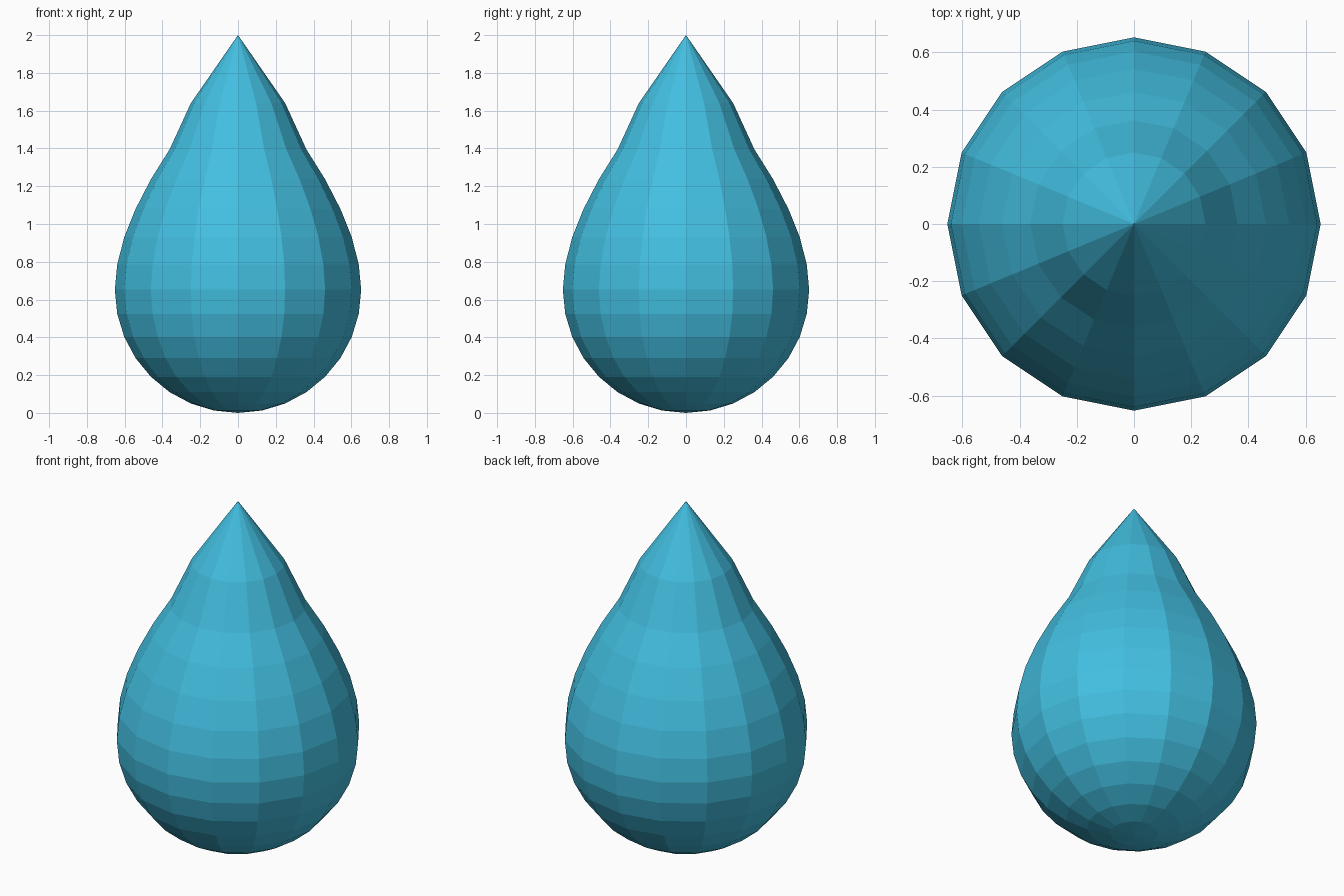
import bpy
import bmesh
from math import sin, cos, pi

if "Cube" in bpy.data.objects:
    bpy.data.objects.remove(bpy.data.objects["Cube"])

SIDES = 16
RADIUS = 0.652

# Round lower half follows a sphere, upper half is drawn out to a point
angles = [i * pi / 16 for i in range(9)]
radii = [RADIUS * sin(a) for a in angles]
profile = [(r, RADIUS * (1 - cos(a))) for r, a in zip(radii, angles)]
upper_heights = [0.785, 0.93, 1.08, 1.237, 1.395, 1.64]
profile += list(zip(reversed(radii[2:8]), upper_heights))
profile.append((0.0, 2.0))

# Spin the profile into a faceted drop
bm = bmesh.new()
points = [bm.verts.new((r, 0, z)) for r, z in profile]
edges = [bm.edges.new(pair) for pair in zip(points, points[1:])]
bmesh.ops.spin(bm, geom=points + edges, cent=(0, 0, 0), axis=(0, 0, 1),
               angle=2 * pi, steps=SIDES, use_duplicate=False)
bmesh.ops.remove_doubles(bm, verts=bm.verts, dist=0.0005)
bmesh.ops.recalc_face_normals(bm, faces=bm.faces)

mesh = bpy.data.meshes.new("water_drop")
bm.to_mesh(mesh)
bm.free()
drop = bpy.data.objects.new("water_drop", mesh)
bpy.context.collection.objects.link(drop)

# Blue surface
blue = bpy.data.materials.new("water_blue")
blue.diffuse_color = (0.055, 0.52, 0.75, 1)
blue.use_nodes = True
blue.node_tree.nodes["Principled BSDF"].inputs["Base Color"].default_value = blue.diffuse_color
mesh.materials.append(blue)
